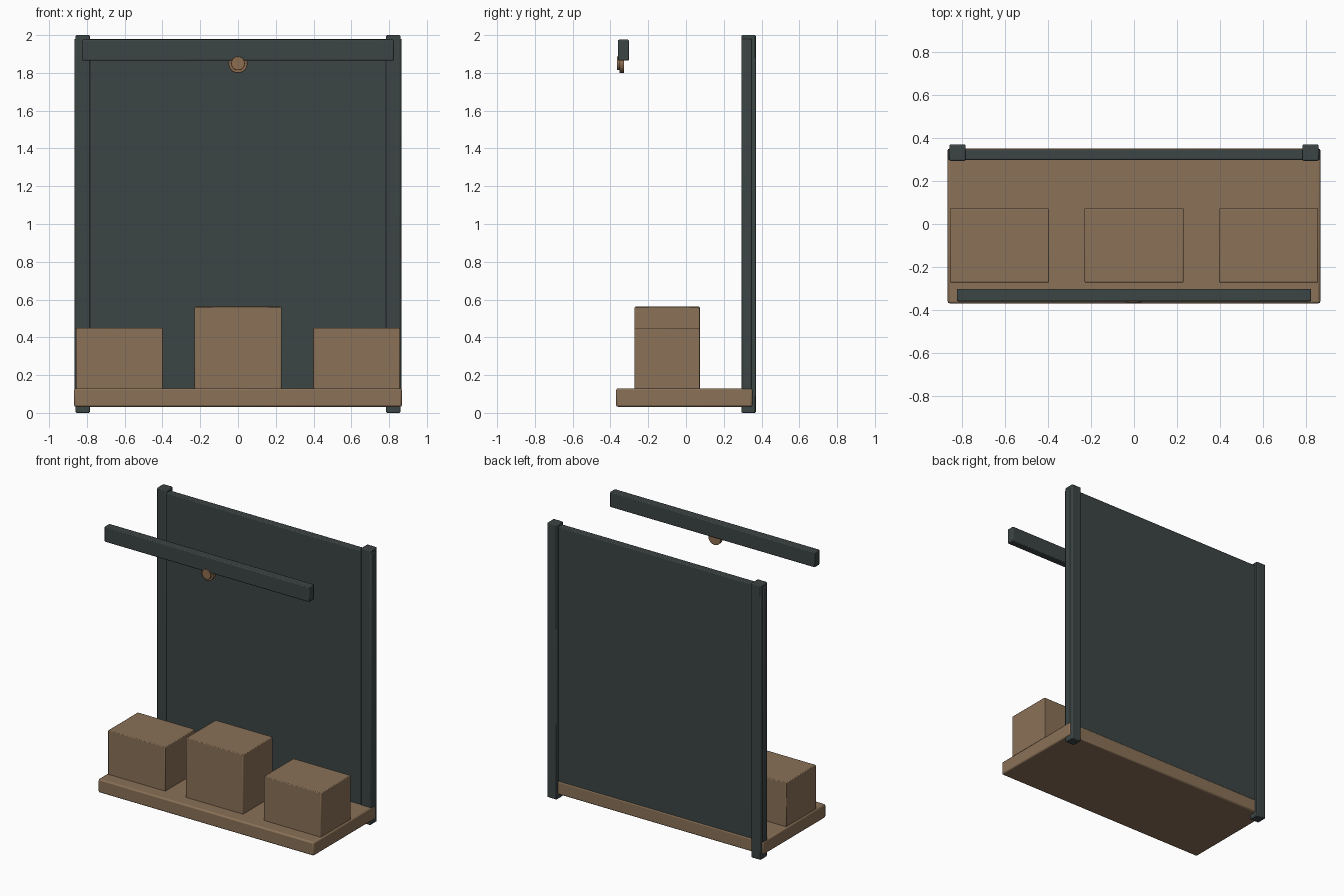
import bpy, math

if "Cube" in bpy.data.objects:
    bpy.data.objects.remove(bpy.data.objects["Cube"])


def material(name, rgb):
    m = bpy.data.materials.new(name)
    m.diffuse_color = (*rgb, 1)
    m.use_nodes = True
    m.node_tree.nodes["Principled BSDF"].inputs["Base Color"].default_value = m.diffuse_color
    return m


WOOD = material("warm brown", (0.253, 0.165, 0.095))
DARK = material("dark slate", (0.045, 0.058, 0.058))
KNOB = material("bronze brown", (0.27, 0.155, 0.08))


def finish(ob, name, mat, bevel):
    ob.name = name
    ob.data.materials.append(mat)
    if bevel:
        b = ob.modifiers.new("soft edges", "BEVEL")
        b.width = bevel
        b.segments = 2
        b.limit_method = 'ANGLE'
    bpy.ops.object.shade_smooth_by_angle(angle=math.radians(35))
    return ob


def box(name, x, y, z, mat, bevel=0.006):
    """Box from (min, max) ranges on each axis."""
    r = (x, y, z)
    bpy.ops.mesh.primitive_cube_add(size=1, location=[(a + b) / 2 for a, b in r])
    ob = bpy.context.object
    ob.scale = [b - a for a, b in r]
    bpy.ops.object.transform_apply(location=False, rotation=False, scale=True)
    return finish(ob, name, mat, bevel)


def disc(name, radius, y, z, mat):
    """Disc facing the front."""
    bpy.ops.mesh.primitive_cylinder_add(
        vertices=32, radius=radius, depth=y[1] - y[0],
        location=(0, (y[0] + y[1]) / 2, z), rotation=(math.pi / 2, 0, 0))
    return finish(bpy.context.object, name, mat, 0.002)


# Platform and the three blocks standing on it
box("platform", (-0.868, 0.868), (-0.37, 0.352), (0.032, 0.13), WOOD, 0.01)
for name, cx, top in (("left_block", -0.627, 0.45),
                      ("middle_block", 0, 0.562),
                      ("right_block", 0.627, 0.45)):
    box(name, (cx - 0.231, cx + 0.231), (-0.272, 0.073), (0.12, top), WOOD, 0.005)

# Back panel with a post near each end
box("back_panel", (-0.866, 0.866), (0.298, 0.348), (0.12, 1.98), DARK)
for name, cx in (("left_post", -0.822), ("right_post", 0.822)):
    box(name, (cx - 0.038, cx + 0.038), (0.294, 0.37), (0, 2), DARK)

# Front top rail with its round ornament
box("front_rail", (-0.825, 0.825), (-0.36, -0.302), (1.865, 1.976), DARK)
disc("ornament_base", 0.05, (-0.353, -0.327), 1.85, KNOB)
disc("ornament_face", 0.036, (-0.366, -0.35), 1.85, KNOB)
